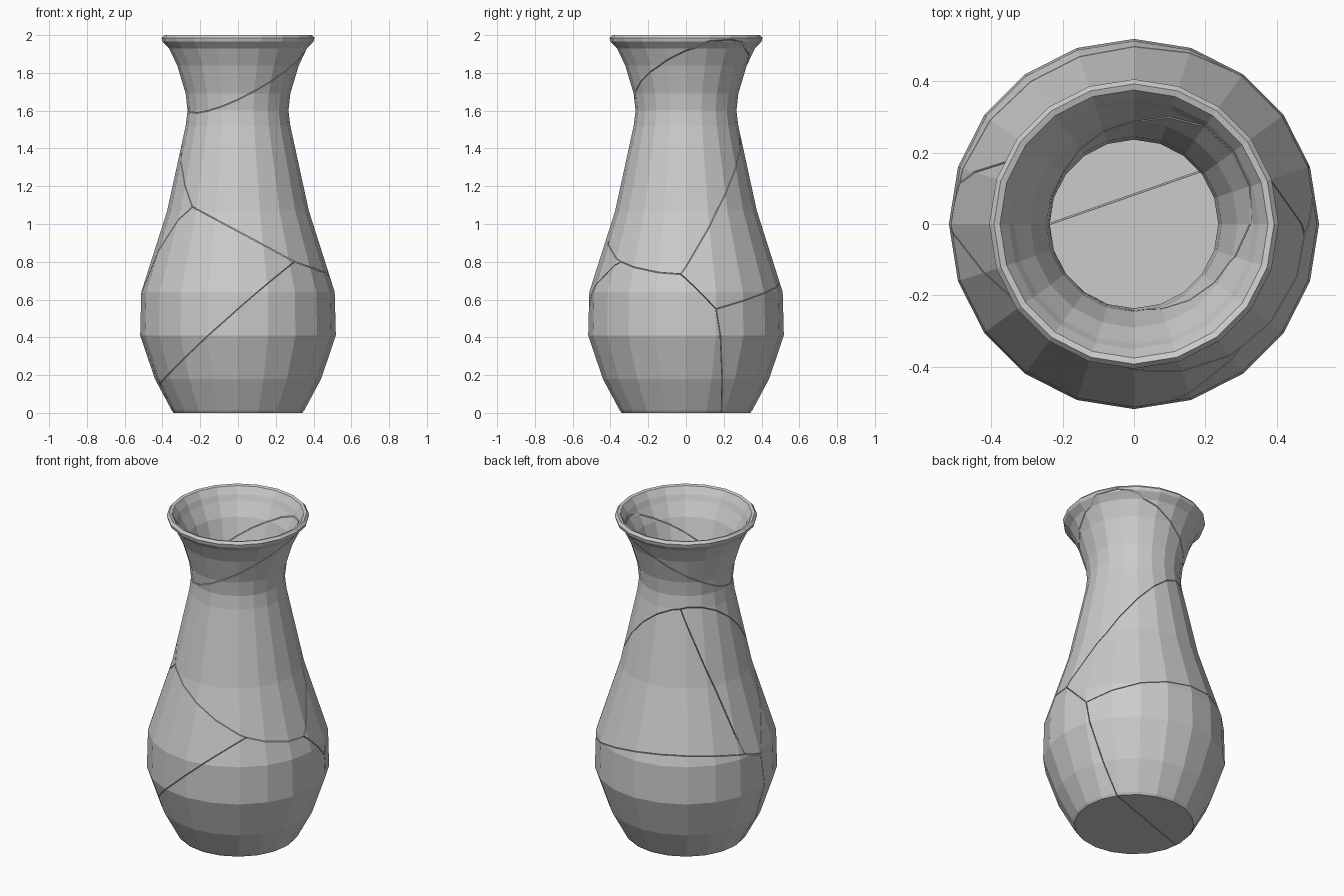
import bpy, bmesh, math
from mathutils import Vector

if "Cube" in bpy.data.objects:
    bpy.data.objects.remove(bpy.data.objects["Cube"])

SIDES = 20
GAP = 0.002

# Closed vase profile (radius, height): outside going up, lip, inside going down
PROFILE = [(.34, 0), (.35, .012), (.44, .18), (.518, .41), (.512, .64), (.375, 1.07),
           (.277, 1.52), (.267, 1.60), (.277, 1.69), (.322, 1.84), (.365, 1.93),
           (.40, 1.965), (.405, 1.985), (.392, 2.0), (.375, 1.995), (.35, 1.955),
           (.335, 1.92), (.29, 1.84), (.245, 1.69), (.236, 1.60), (.245, 1.52),
           (.342, 1.07), (.478, .64), (.483, .41), (.408, .18), (.32, .035)]


def vase_mesh():
    bm = bmesh.new()
    rings = []
    for r, z in PROFILE:
        rings.append([bm.verts.new((r * math.cos(2 * math.pi * i / SIDES),
                                    r * math.sin(2 * math.pi * i / SIDES), z))
                      for i in range(SIDES)])
    for a, b in zip(rings, rings[1:]):
        for i in range(SIDES):
            j = (i + 1) % SIDES
            bm.faces.new((a[i], a[j], b[j], b[i]))
    bm.faces.new(rings[0][::-1])
    bm.faces.new(rings[-1])
    return bm


# Points where three cracks meet on the outside
P1 = (-.24, -.275, 1.09)
P2 = (.30, -.34, .80)
Q2 = (.474, -.03, .735)
Q3 = (.49, .16, .55)
W = (-.415, -.087, .15)
V = (-.51, -.013, .616)
U = (-.49, .122, .66)
T = (-.13, .24, 1.52)

# Shards, each with a point that lies inside it
SHARDS = {
    "rim_shard": (-.2, -.2, 1.98),
    "neck_shard": (.1, -.2, 1.4),
    "front_shard": (-.2, -.4, .75),
    "lower_front_shard": (.2, -.35, .2),
    "back_right_shard": (.2, .35, 1.0),
    "left_shard": (-.4, .05, .95),
    "lower_back_shard": (-.05, .45, .3),
}
RIM, NECK, FRONT, LOWF, BACKR, LEFT, LOWB = SHARDS

# Crack planes between neighbouring shards, three points each
CRACKS = [
    (NECK, RIM, (-.27, 0, 1.611), (0, -.27, 1.659), (.36, 0, 1.919)),
    (NECK, LEFT, P1, T, (.46, -.01, .71)),
    (NECK, BACKR, Q2, T, (-.267, -.247, 1.06)),
    (NECK, FRONT, P1, P2, (0, 0, .961)),
    (NECK, LOWF, P2, Q2, (.30, 0, .795)),
    (FRONT, LEFT, P1, V, (.09, -.275, .91)),
    (FRONT, LOWF, P2, (0, -.515, .55), W),
    (FRONT, LOWB, W, V, (-.07, -.02, .45)),
    (LOWF, LOWB, Q3, (.29, .19, 0), (-.34, -.03, 0)),
    (LOWF, BACKR, Q2, Q3, (.13, .03, .56)),
    (BACKR, LOWB, Q3, (-.168, .455, .70), U),
    (BACKR, LEFT, T, U, (-.13, 0, 1.28)),
    (LEFT, LOWB, U, V, (-.36, -.255, .555)),
]


def cut(bm, point, normal):
    """Remove everything on the normal side and cap the broken edge."""
    bmesh.ops.bisect_plane(bm, geom=bm.verts[:] + bm.edges[:] + bm.faces[:], dist=1e-5,
                           plane_co=point, plane_no=normal, clear_outer=True)
    rim = [e for e in bm.edges if e.is_boundary]
    if rim:
        bmesh.ops.triangle_fill(bm, edges=rim, use_beauty=True, normal=normal)


# Break the vase into shards
for name in SHARDS:
    bm = vase_mesh()
    for first, second, a, b, c in CRACKS:
        if name not in (first, second):
            continue
        a, b, c = Vector(a), Vector(b), Vector(c)
        n = (b - a).cross(c - a).normalized()
        if n.dot(Vector(SHARDS[first]) - a) > 0:
            n = -n
        if name == second:
            n = -n
        cut(bm, a - n * GAP, n)
    bmesh.ops.recalc_face_normals(bm, faces=bm.faces[:])
    mesh = bpy.data.meshes.new(name)
    bm.to_mesh(mesh)
    bm.free()
    bpy.context.scene.collection.objects.link(bpy.data.objects.new(name, mesh))
